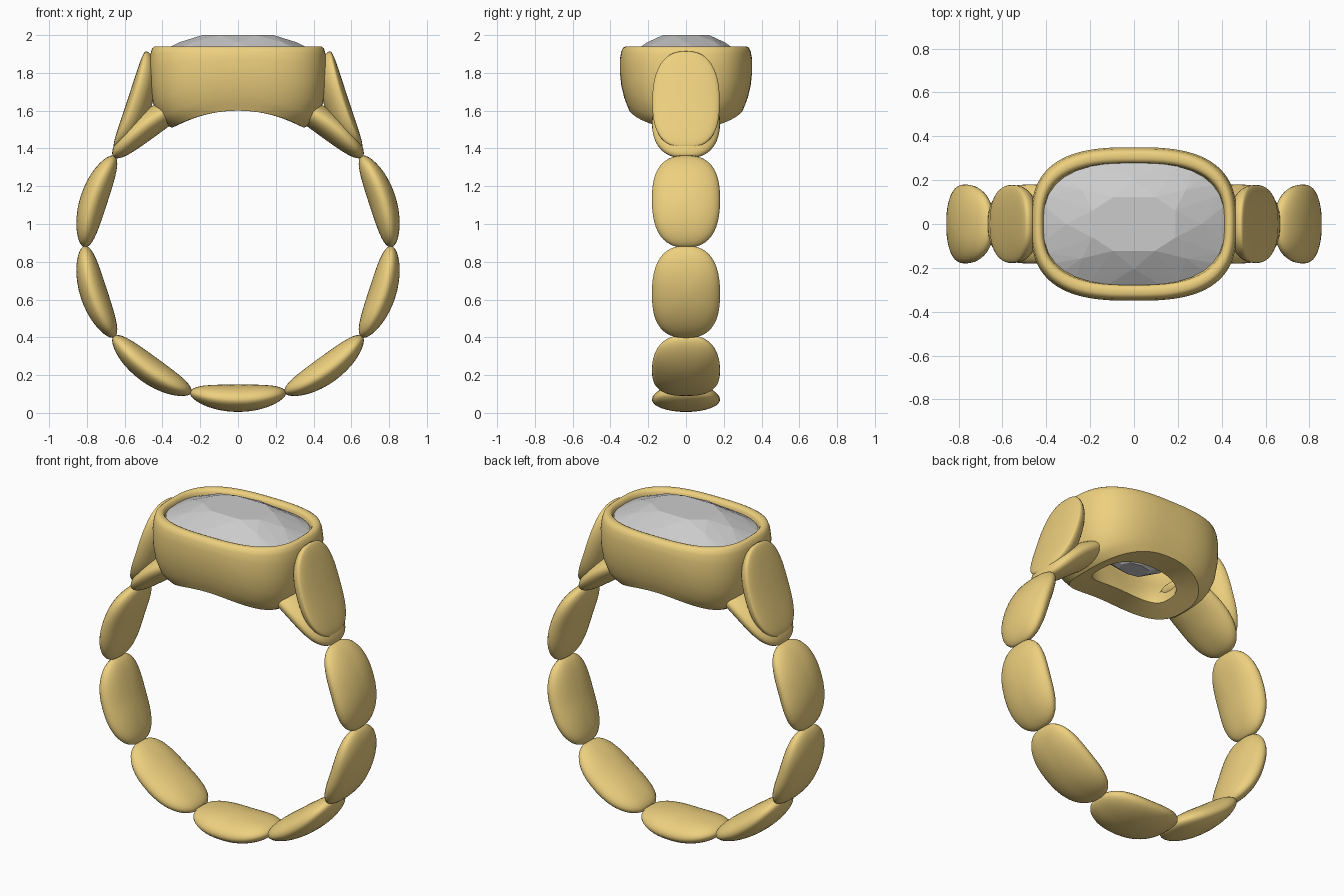
import bpy, bmesh
from math import sin, cos, pi, radians, sqrt
from mathutils import Vector

if "Cube" in bpy.data.objects:
    bpy.data.objects.remove(bpy.data.objects["Cube"])

CZ, R = 0.88, 0.81          # band centre height and rim radius

gold = bpy.data.materials.new("gold")
gold.diffuse_color = (0.85, 0.63, 0.21, 1)
gold.use_nodes = True
gold.node_tree.nodes["Principled BSDF"].inputs["Base Color"].default_value = gold.diffuse_color


def sgnpow(c, n):
    return (1 if c >= 0 else -1) * abs(c) ** (2 / n)


def outline(a, b, n, count, shift=0.0):
    """Superellipse points."""
    return [(a * sgnpow(cos(2 * pi * (i + shift) / count), n),
             b * sgnpow(sin(2 * pi * (i + shift) / count), n)) for i in range(count)]


def finish(bm, name, mat=None, angle=None):
    bmesh.ops.recalc_face_normals(bm, faces=bm.faces[:])
    me = bpy.data.meshes.new(name)
    bm.to_mesh(me)
    bm.free()
    ob = bpy.data.objects.new(name, me)
    bpy.context.collection.objects.link(ob)
    if mat:
        me.materials.append(mat)
    if angle:
        bpy.ops.object.select_all(action='DESELECT')
        ob.select_set(True)
        bpy.context.view_layer.objects.active = ob
        bpy.ops.object.shade_smooth_by_angle(angle=radians(angle))
    return ob


def bridge(bm, r0, r1):
    k = len(r0)
    for i in range(k):
        bm.faces.new((r0[i], r0[(i + 1) % k], r1[(i + 1) % k], r1[i]))


def pebble(name, spine, width, outer, inner):
    """Lens-shaped pebble bent along a spine(t) -> (point, outward normal)."""
    bm = bmesh.new()

    def place(t, y, h):
        p, n = spine(t)
        q = p + n * h
        return bm.verts.new((q.x, y, q.z))

    rings, lats = [], 20
    for j in range(1, lats):
        f = -pi / 2 + pi * j / lats
        h = sin(f) * (outer if f > 0 else inner)
        rings.append([place(t, y, h) for t, y in outline(cos(f), width * cos(f), 2.5, 48)])
    for a, b in zip(rings, rings[1:]):
        bridge(bm, a, b)
    for ring, h in ((rings[0], -inner), (rings[-1], outer)):
        tip = place(0, 0, h)
        for i in range(48):
            bm.faces.new((ring[i], ring[(i + 1) % 48], tip))
    return finish(bm, name, gold, 60)


def arc_spine(mid):
    def spine(t):
        a = radians(mid + 18.3 * t)
        n = Vector((cos(a), 0, sin(a)))
        return Vector((0, 0, CZ)) + n * R, n
    return spine


def petal_spine(side):
    p0, p1, p2 = Vector((0.655, 0, 1.405)), Vector((0.54, 0, 1.63)), Vector((0.487, 0, 1.915))

    def spine(t):
        s = (t + 1) / 2
        p = p0 * (1 - s) ** 2 + p1 * 2 * s * (1 - s) + p2 * s * s
        d = ((p1 - p0) * (1 - s) + (p2 - p1) * s).normalized()
        return Vector((side * p.x, 0, p.z)), Vector((side * d.z, 0, -d.x))
    return spine


# Band pebbles (the slot under the stone is left free)
for k in range(10):
    if k != 5:
        pebble(f"band_pebble_{k}", arc_spine(-90 + 36 * k), 0.18, 0.065, 0.08)

# Shoulder petals leaning on the setting
for side, label in ((1, "right"), (-1, "left")):
    pebble(f"shoulder_petal_{label}", petal_spine(side), 0.178, 0.032, 0.10)

# Bezel: closed loop of rings (half length, half depth, height fraction, squareness)
TOP = 1.94
profile = [(.35, .30, 0, 2.6), (.39, .314, .1, 2.7), (.42, .327, .2, 2.7), (.45, .343, .4, 2.8),
           (.466, .35, .6, 2.8), (.47, .35, .8, 2.8), (.464, .343, .92, 2.8), (.455, .333, .98, 2.8),
           (.443, .32, 1, 2.8), (.43, .298, 1, 2.8), (.42, .286, .985, 2.8), (.413, .279, .95, 2.8),
           (.41, .275, .85, 2.8), (.36, .235, .5, 2.8), (.26, .16, .2, 2.8), (.25, .15, 0, 2.8)]
bm = bmesh.new()
rings = []
for a, b, s, n in profile:
    ring = []
    for x, y in outline(a, b, n, 96):
        zb = CZ + sqrt(0.72 ** 2 - x * x)      # finger-hole cylinder
        ring.append(bm.verts.new((x, y, zb + s * (TOP - zb))))
    rings.append(ring)
for i in range(len(rings)):
    bridge(bm, rings[i], rings[(i + 1) % len(rings)])
finish(bm, "bezel", gold, 40)

# Faceted stone: hull of staggered rings
bm = bmesh.new()
for a, b, z, count, shift in ((.20, .13, 2.0, 8, .5), (.31, .205, 1.962, 8, 0), (.415, .28, 1.91, 32, 0),
                              (.413, .278, 1.89, 32, 0), (.27, .18, 1.76, 8, .5), (.09, .06, 1.65, 8, 0)):
    for x, y in outline(a, b, 2.6, count, shift):
        bm.verts.new((x, y, z))
res = bmesh.ops.convex_hull(bm, input=bm.verts[:])
loose = [v for v in bm.verts if not v.link_faces]
bmesh.ops.delete(bm, geom=loose, context='VERTS')
finish(bm, "faceted_stone")
